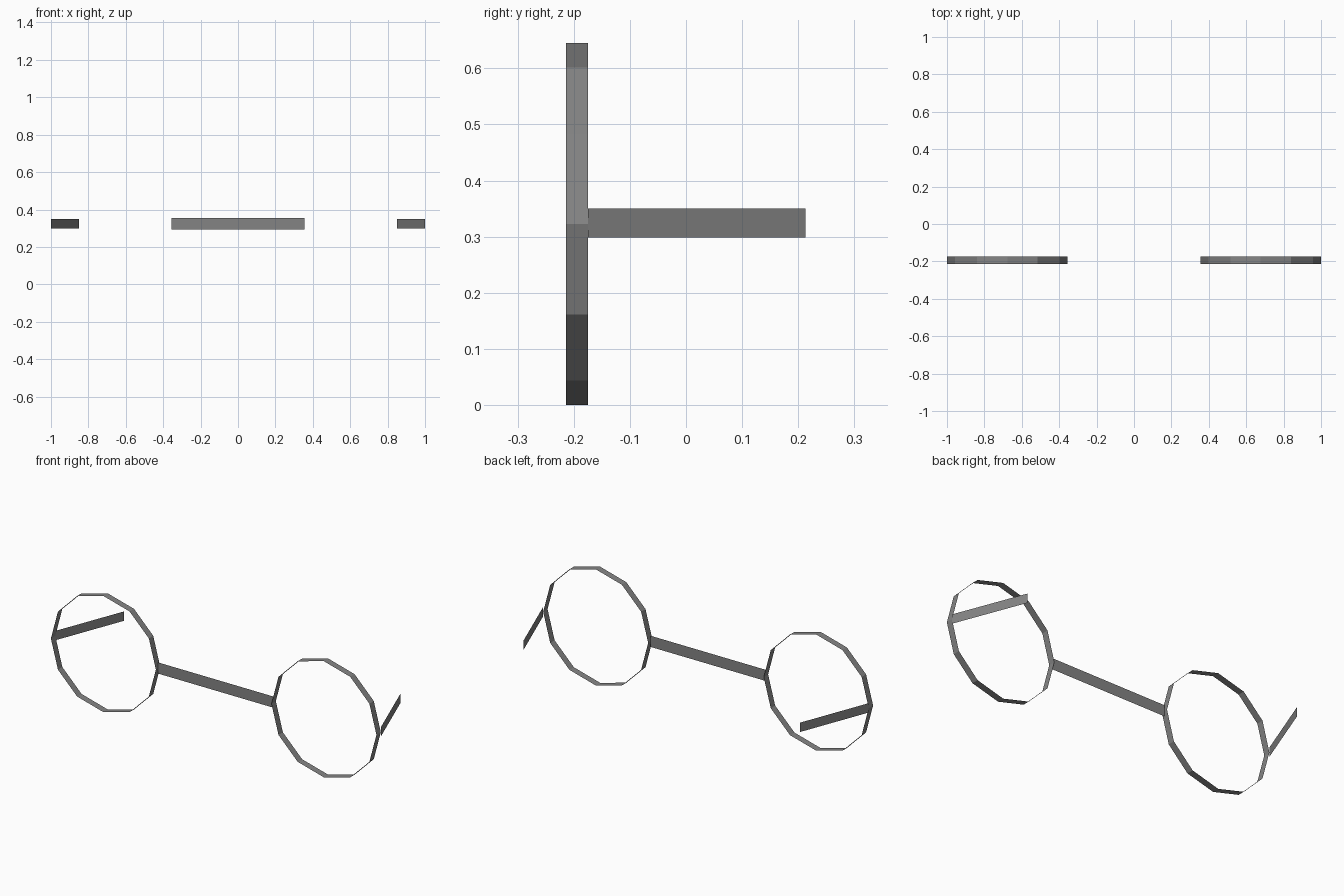
import bpy
from math import cos, sin, pi

if "Cube" in bpy.data.objects:
    bpy.data.objects.remove(bpy.data.objects["Cube"])

ZC = 0.3225          # mid height of the frame
R = 0.3225           # rim radius
CX = 1.0 - R         # rim centre offset
Y0, Y1 = -0.2135, -0.175
SIDES = 12

# dark grey frame colour
dark = bpy.data.materials.new("dark_frame")
dark.diffuse_color = (0.23, 0.23, 0.23, 1)
dark.use_nodes = True
dark.node_tree.nodes["Principled BSDF"].inputs["Base Color"].default_value = dark.diffuse_color


def make(name, verts, faces):
    me = bpy.data.meshes.new(name)
    me.from_pydata(verts, [], faces)
    me.materials.append(dark)
    me.update()
    ob = bpy.data.objects.new(name, me)
    bpy.context.collection.objects.link(ob)
    return ob


for label, s in (("left", -1), ("right", 1)):
    # rim: open twelve-sided band
    verts = []
    for i in range(SIDES):
        a = 2 * pi * i / SIDES
        x, z = s * CX + R * cos(a), ZC + R * sin(a)
        verts += [(x, Y0, z), (x, Y1, z)]
    n = 2 * SIDES
    faces = [(2 * i, 2 * i + 1, (2 * i + 3) % n, (2 * i + 2) % n)
             for i in range(SIDES)]
    make(label + "_rim", verts, faces)

    # temple arm: flat strip slanting inward to the back
    quad = (0, 1, 2, 3) if s > 0 else (3, 2, 1, 0)
    make(label + "_temple",
         [(s * 1.0, Y1, 0.298), (s * 0.85, 0.213, 0.298),
          (s * 0.85, 0.213, 0.35), (s * 1.0, Y1, 0.35)], [quad])

# bridge: flat strip between the rims
bx, by = CX - R, (Y0 + Y1) / 2
make("bridge", [(-bx, by, 0.293), (bx, by, 0.293),
                (bx, by, 0.355), (-bx, by, 0.355)], [(0, 1, 2, 3)])
